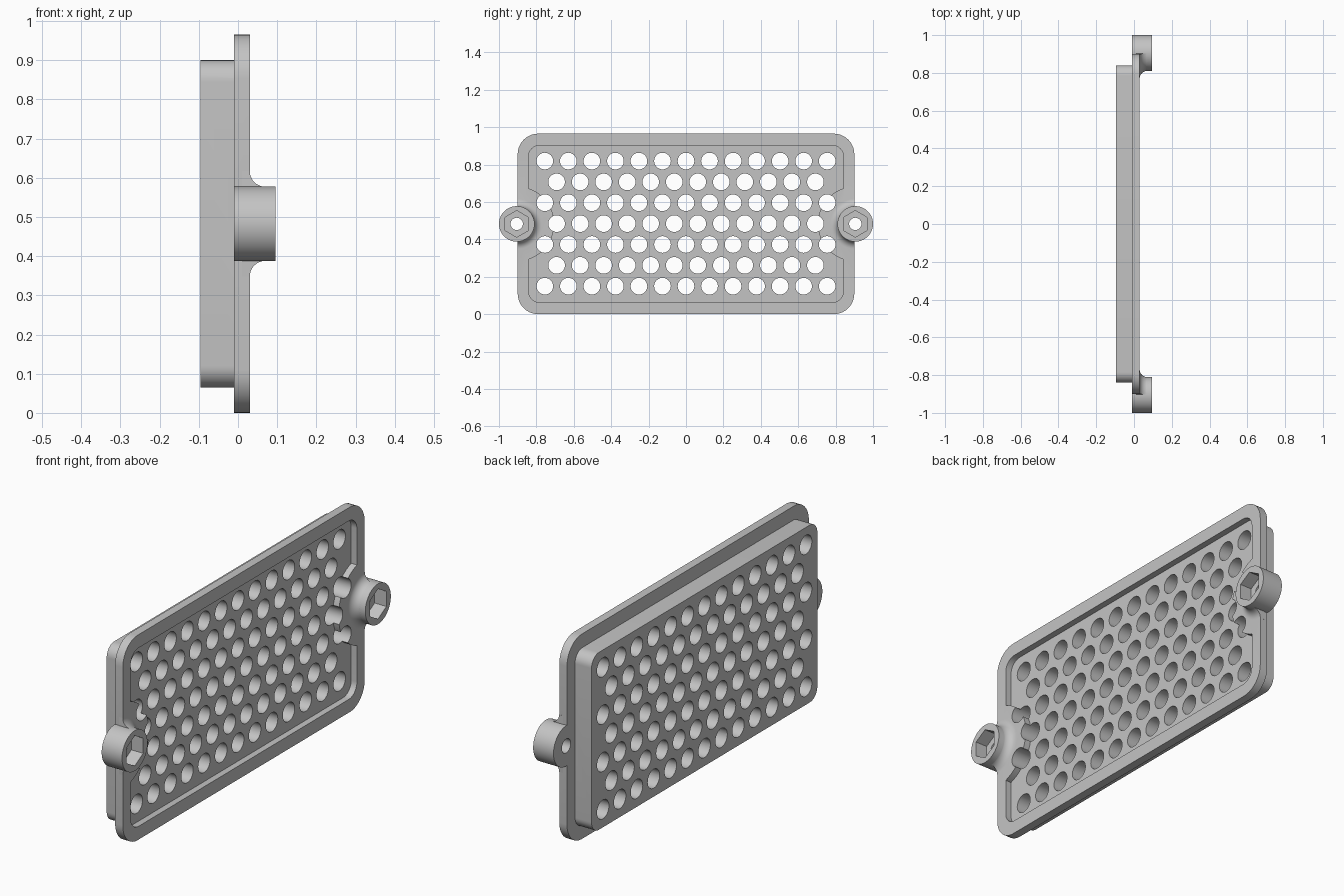
import bpy, bmesh
from math import sin, cos, pi, radians
from mathutils import Vector

if "Cube" in bpy.data.objects:
    bpy.data.objects.remove(bpy.data.objects["Cube"])

MID = 0.4825        # height of the panel centre
BACK, FRONT = -0.096, 0.096
FLANGE_BACK, FLANGE_FRONT, FLOOR = -0.01, 0.03, 0.0
BOSS_Y, BOSS_R = 0.905, 0.095

grey = bpy.data.materials.new("grey_plastic")
grey.use_nodes = True
grey.diffuse_color = (0.55, 0.55, 0.55, 1)
grey.node_tree.nodes["Principled BSDF"].inputs["Base Color"].default_value = grey.diffuse_color


def add_loft(bm, rings):
    """Closed solid through successive rings of points."""
    loops = [[bm.verts.new(p) for p in ring] for ring in rings]
    n = len(loops[0])
    for a, b in zip(loops, loops[1:]):
        for i in range(n):
            j = (i + 1) % n
            bm.faces.new((a[i], a[j], b[j], b[i]))
    bm.faces.new(loops[0][::-1])
    bm.faces.new(loops[-1])


def add_prism(bm, outline, x0, x1):
    add_loft(bm, [[(x, y, z) for y, z in outline] for x in (x0, x1)])


def finish(bm, name):
    bmesh.ops.recalc_face_normals(bm, faces=bm.faces)
    mesh = bpy.data.meshes.new(name)
    bm.to_mesh(mesh)
    bm.free()
    mesh.materials.append(grey)
    obj = bpy.data.objects.new(name, mesh)
    bpy.context.collection.objects.link(obj)
    return obj


def circle(y, z, r, n, start=0.0):
    return [(y + r * cos(start + 2 * pi * i / n), z + r * sin(start + 2 * pi * i / n))
            for i in range(n)]


def rounded_rect(half_y, half_z, r, n=10):
    pts = []
    for k, (sy, sz) in enumerate([(1, 1), (-1, 1), (-1, -1), (1, -1)]):
        for i in range(n + 1):
            a = pi / 2 * (k + i / n)
            pts.append((sy * (half_y - r) + r * cos(a), MID + sz * (half_z - r) + r * sin(a)))
    return pts


def prism(name, outline, x0, x1):
    bm = bmesh.new()
    add_prism(bm, outline, x0, x1)
    return finish(bm, name)


def combine(target, tool, operation):
    """Apply a boolean and throw the tool away."""
    mod = target.modifiers.new("cut", 'BOOLEAN')
    mod.operation, mod.object, mod.solver = operation, tool, 'EXACT'
    bpy.context.view_layer.objects.active = target
    bpy.ops.object.modifier_apply(modifier=mod.name)
    bpy.data.objects.remove(tool)


# Flange and the raised block behind it
panel = prism("perforated_panel", rounded_rect(0.90, MID, 0.11), FLANGE_BACK, FLANGE_FRONT)
block = prism("back_block", rounded_rect(0.84, 0.4175, 0.055), BACK, -0.005)
combine(panel, block, 'UNION')

# Shallow recess with a rounded floor edge, leaving round pads at the bosses
bm = bmesh.new()
add_prism(bm, rounded_rect(0.842, 0.42, 0.06), FLOOR, 0.06)
floor_edges = [e for e in bm.edges if all(v.co.x < FLOOR + 0.001 for v in e.verts)]
bmesh.ops.bevel(bm, geom=floor_edges, offset=0.02, segments=5, profile=0.5,
                affect='EDGES', clamp_overlap=False)
recess = finish(bm, "recess_cutter")
for side in (-1, 1):
    pad = prism("pad_cutter", circle(side * BOSS_Y, MID, 0.2, 96), -0.05, 0.1)
    combine(recess, pad, 'DIFFERENCE')
combine(panel, recess, 'DIFFERENCE')

# Screw bosses with a flared skirt on the inner side
for side in (-1, 1):
    boss = prism("boss", circle(side * BOSS_Y, MID, BOSS_R, 64), FLANGE_BACK, FRONT)
    profile = [(0.07, 0.08), (0.01, 0.08), (0.01, 0.1345)]
    profile += [(0.07 - 0.04 * cos(pi / 2 * i / 8), 0.1345 - 0.04 * sin(pi / 2 * i / 8))
                for i in range(9)]
    rings = []
    for i in range(33):
        a = radians(-88 + 176 * i / 32)
        rings.append([(x, side * (BOSS_Y - r * cos(a)), MID + r * sin(a)) for x, r in profile])
    bm = bmesh.new()
    add_loft(bm, rings)
    skirt = finish(bm, "boss_skirt")
    combine(boss, skirt, 'UNION')
    combine(panel, boss, 'UNION')

# Staggered grid of holes
PITCH = 0.1258
bm = bmesh.new()
for row in range(-3, 4):
    count = 13 if row % 2 else 12
    for i in range(count):
        y = (i - (count - 1) / 2) * PITCH
        add_prism(bm, circle(y, MID + 0.0015 + row * 0.1115, 0.0445, 32), -0.15, 0.05)
combine(panel, finish(bm, "hole_cutter"), 'DIFFERENCE')

# Screw holes with hexagonal sockets
for side in (-1, 1):
    y = side * BOSS_Y
    combine(panel, prism("socket_cutter", circle(y, MID, 0.071, 6, pi / 2), 0.035, 0.15), 'DIFFERENCE')
    combine(panel, prism("screw_cutter", circle(y, MID, 0.033, 32), -0.05, 0.1), 'DIFFERENCE')

# Smooth curved walls, keep sharp edges
bpy.ops.object.select_all(action='DESELECT')
panel.select_set(True)
bpy.context.view_layer.objects.active = panel
bpy.ops.object.shade_smooth_by_angle(angle=radians(30))
